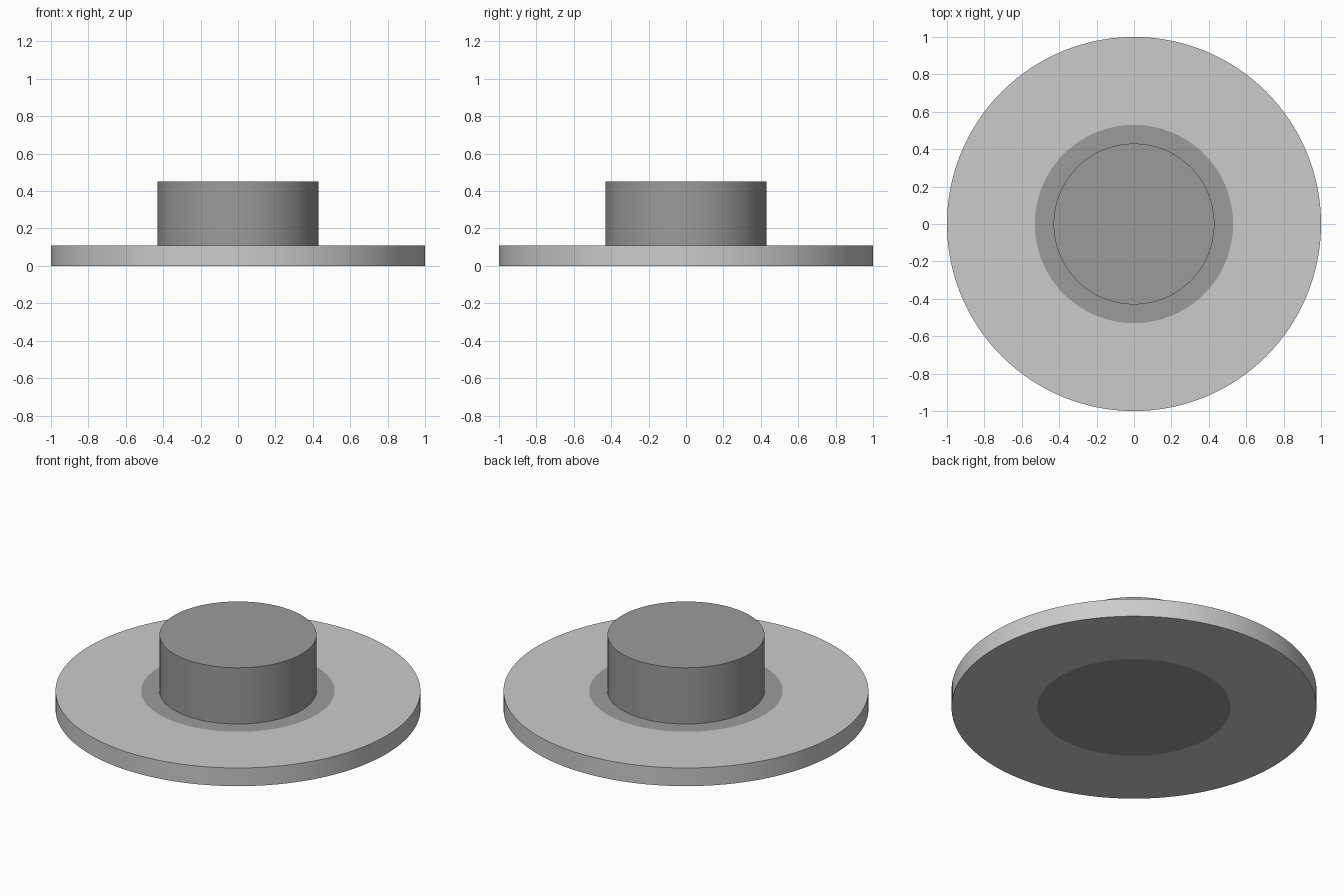
import bpy, bmesh, math

if "Cube" in bpy.data.objects:
    bpy.data.objects.remove(bpy.data.objects["Cube"])

SEGMENTS = 128


def grey(name, value):
    mat = bpy.data.materials.new(name)
    mat.diffuse_color = (value, value, value, 1)
    mat.use_nodes = True
    mat.node_tree.nodes["Principled BSDF"].inputs["Base Color"].default_value = mat.diffuse_color
    return mat


def lathe(name, profile, band_materials, materials):
    """Revolve a closed (radius, z) profile that starts and ends on the axis."""
    bm = bmesh.new()
    rings = []
    for r, z in profile:
        rings.append([bm.verts.new((r * math.cos(a), r * math.sin(a), z))
                      for a in (2 * math.pi * i / SEGMENTS for i in range(SEGMENTS))])
    for lower, upper, mat in zip(rings, rings[1:], band_materials):
        for i in range(SEGMENTS):
            j = (i + 1) % SEGMENTS
            bm.faces.new((lower[i], lower[j], upper[j], upper[i])).material_index = mat
    # Flat end caps use the hub material
    bm.faces.new(rings[0][::-1]).material_index = 1
    bm.faces.new(rings[-1]).material_index = 1
    bmesh.ops.recalc_face_normals(bm, faces=bm.faces)
    mesh = bpy.data.meshes.new(name)
    bm.to_mesh(mesh)
    bm.free()
    for m in materials:
        mesh.materials.append(m)
    obj = bpy.data.objects.new(name, mesh)
    bpy.context.collection.objects.link(obj)
    bpy.context.view_layer.objects.active = obj
    obj.select_set(True)
    bpy.ops.object.shade_smooth_by_angle(angle=math.radians(30))
    return obj


# Light flange with a flush dark centre and a raised dark hub
profile = [(0.53, 0), (1, 0), (1, 0.11), (0.53, 0.11), (0.43, 0.11), (0.43, 0.45)]
lathe("flanged_hub", profile, [0, 0, 0, 1, 1],
      [grey("light_grey", 0.8), grey("dark_grey", 0.33)])
